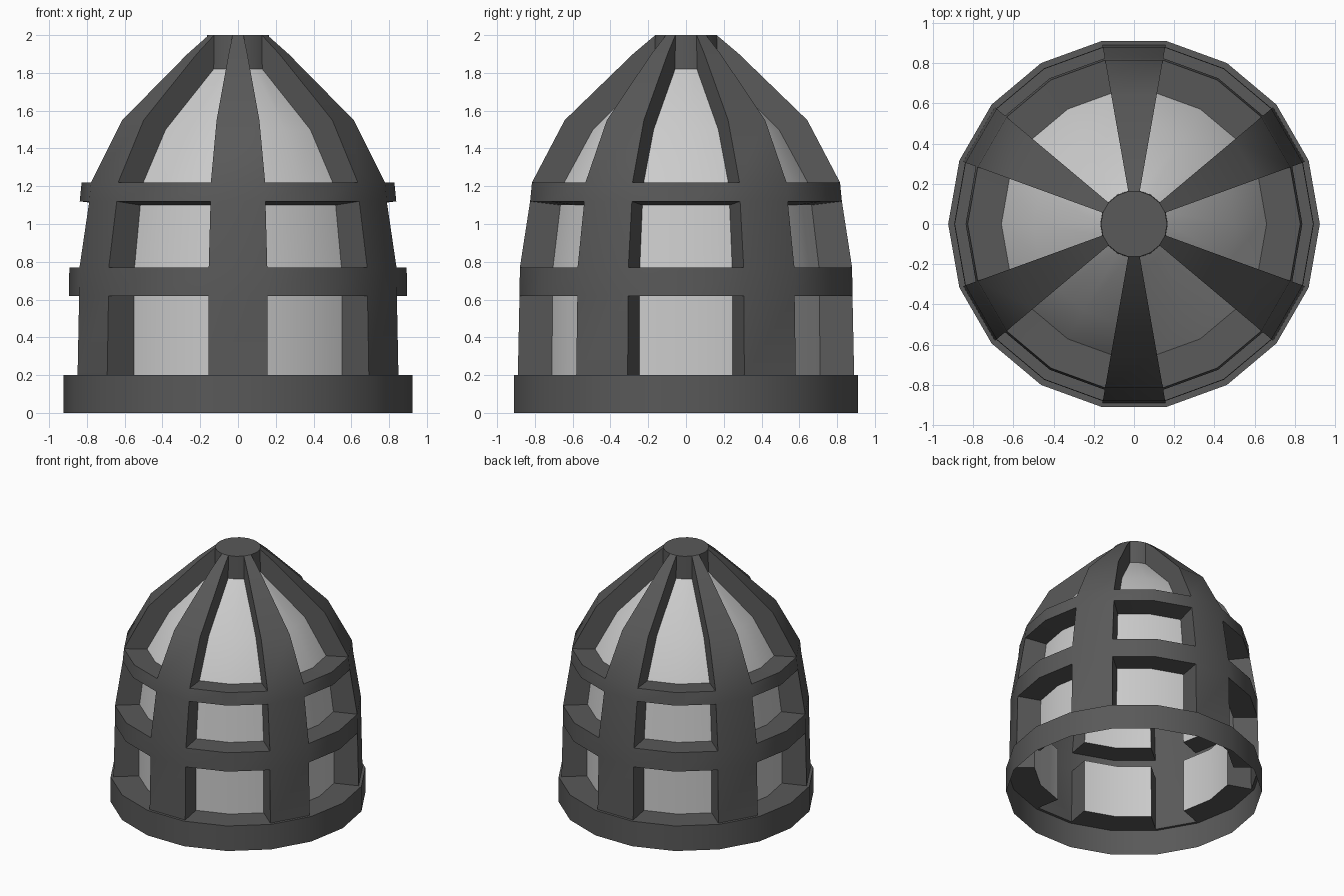
import bpy, bmesh, math

if "Cube" in bpy.data.objects:
    bpy.data.objects.remove(bpy.data.objects["Cube"])

SIDES = 18
STEP = math.tau / SIDES

# Each window row: outer edge profile and recessed profile as (z, radius)
ROWS = [
    ([(0.20, 0.904), (0.62, 0.895)], [(0.20, 0.72), (0.62, 0.718)]),
    ([(0.77, 0.893), (1.12, 0.838)], [(0.77, 0.715), (1.10, 0.675)]),
    ([(1.22, 0.828), (1.55, 0.652), (1.90, 0.285), (2.0, 0.165)],
     [(1.21, 0.66), (1.50, 0.50), (1.82, 0.168), (2.0, 0.165)]),
]
SHELL = [p for outer, _ in ROWS for p in outer]


def material(name, value):
    m = bpy.data.materials.new(name)
    m.diffuse_color = (value, value, value, 1)
    m.use_nodes = True
    m.node_tree.nodes["Principled BSDF"].inputs["Base Color"].default_value = m.diffuse_color
    return m


def pt(p, k):
    z, r = p
    return (r * math.cos(k * STEP), r * math.sin(k * STEP), z)


def face(bm, points):
    bm.faces.new([bm.verts.new(p) for p in points])


def strip(bm, profile, k):
    """One column of faces following a profile, bottom to top."""
    for a, b in zip(profile, profile[1:]):
        face(bm, [pt(a, k), pt(a, k + 1), pt(b, k + 1), pt(b, k)])


def finish(bm, name, mat):
    bmesh.ops.remove_doubles(bm, verts=bm.verts, dist=1e-4)
    bmesh.ops.dissolve_degenerate(bm, edges=bm.edges, dist=1e-5)
    me = bpy.data.meshes.new(name)
    bm.to_mesh(me)
    bm.free()
    me.materials.append(mat)
    ob = bpy.data.objects.new(name, me)
    bpy.context.collection.objects.link(ob)
    bpy.ops.object.select_all(action='DESELECT')
    ob.select_set(True)
    bpy.context.view_layer.objects.active = ob
    bpy.ops.object.shade_smooth_by_angle(angle=math.radians(30))


dark = material("dark_frame", 0.1)
light = material("pale_panel", 0.55)

# Base ring: open underneath, with a narrow ledge on top
bm = bmesh.new()
for k in range(SIDES):
    strip(bm, [(0, 0.925), (0.20, 0.925), (0.20, 0.904)], k)
finish(bm, "base_ring", dark)

# Ribs, hoops, window reveals and top cap
frame, panels = bmesh.new(), bmesh.new()
for k in range(SIDES):
    if k % 3 == 1:
        strip(frame, SHELL, k)                      # rib
        continue
    for low, high in zip(ROWS, ROWS[1:]):           # hoops
        strip(frame, [low[0][-1], high[0][0]], k)
    for i, (outer, inner) in enumerate(ROWS):
        strip(frame, [outer[0], inner[0]], k)       # sill
        if i < 2:
            strip(panels, inner, k)
            strip(frame, [inner[-1], outer[-1]], k)  # lintel
        else:
            strip(panels, inner[:3], k)
            strip(frame, inner[2:], k)              # side of the cap
        edge = k if k % 3 == 2 else k + 1           # reveal beside the rib
        for j in range(len(outer) - 1):
            q = [outer[j], inner[j], inner[j + 1], outer[j + 1]]
            if k % 3 == 0:
                q.reverse()
            if q[0] == q[-1] or outer[j + 1] == inner[j + 1]:
                q = list(dict.fromkeys(q))
            face(frame, [pt(p, edge) for p in q])
face(frame, [pt((2.0, 0.165), k) for k in range(SIDES)])
finish(frame, "cage_frame", dark)
finish(panels, "window_panels", light)
